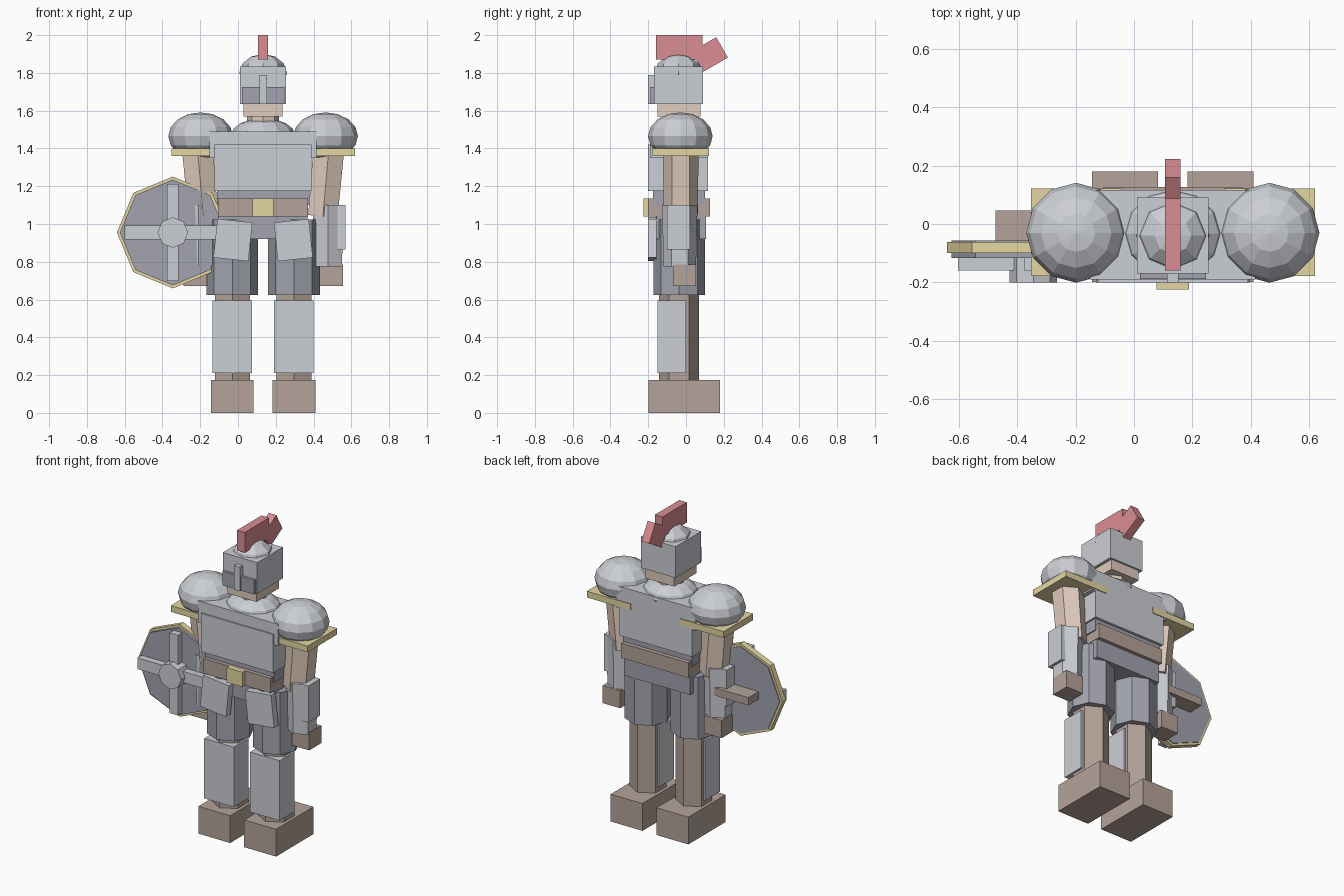
import bpy
from math import radians, pi

if "Cube" in bpy.data.objects:
    bpy.data.objects.remove(bpy.data.objects["Cube"])

CX, CY = 0.133, -0.033      # body axis (the shield shifts it off x = 0)
COLORS = {
    "dark": (0.36, 0.37, 0.43, 1), "leather": (0.46, 0.37, 0.32, 1),
    "skin": (0.75, 0.61, 0.51, 1), "gold": (0.78, 0.67, 0.36, 1),
    "red": (0.70, 0.27, 0.29, 1), "steel": (0.60, 0.62, 0.66, 1),
}
MATS = {}
for key, rgba in COLORS.items():
    MATS[key] = bpy.data.materials.new(key)
    MATS[key].diffuse_color = rgba


def finish(name, mat, size):
    ob = bpy.context.object
    ob.name = name
    ob.scale = size
    ob.data.materials.append(MATS[mat])
    return ob


def box(name, mat, x, y, z, rot=(0, 0, 0)):
    """Box from (min, max) ranges, rotated about its centre."""
    mid = [(a + b) / 2 for a, b in (x, y, z)]
    bpy.ops.mesh.primitive_cube_add(size=1, location=mid, rotation=rot)
    return finish(name, mat, [b - a for a, b in (x, y, z)])


def prism(name, mat, sides, r1, r2, depth, loc, rot=(0, 0, 0)):
    bpy.ops.mesh.primitive_cone_add(vertices=sides, radius1=r1, radius2=r2,
                                    depth=depth, location=loc, rotation=rot)
    return finish(name, mat, (1, 1, 1))


def ball(name, mat, seg, rings, loc, size):
    bpy.ops.mesh.primitive_uv_sphere_add(segments=seg, ring_count=rings,
                                         radius=1, location=loc)
    return finish(name, mat, size)


def span(centre, half):
    return (centre - half, centre + half)


# Torso
box("pelvis", "dark", span(CX, 0.235), (-0.155, 0.105), (0.92, 1.06))
box("belt", "leather", span(CX, 0.238), (-0.2, 0.127), (1.04, 1.135))
box("belt_buckle", "gold", span(CX, 0.056), (-0.225, -0.19), (1.04, 1.135))
box("abdomen", "dark", span(CX, 0.245), (-0.175, 0.1), (1.1, 1.2))
box("breastplate", "steel", span(CX, 0.257), (-0.2, 0.117), (1.175, 1.42))
box("upper_chest", "steel", span(CX, 0.283), (-0.19, 0.117), (1.35, 1.49))
ball("collar", "steel", 12, 8, (CX, CY, 1.47), (0.17, 0.155, 0.09))

# Head and helmet
prism("neck", "skin", 8, 0.085, 0.085, 0.12, (CX, CY, 1.53))
box("head", "skin", span(CX, 0.103), (-0.15, 0.078), (1.57, 1.8))
box("helmet", "steel", span(CX, 0.122), (-0.17, 0.09), (1.635, 1.835))
box("visor", "dark", span(CX, 0.113), (-0.188, -0.15), (1.635, 1.725))
box("nose_guard", "steel", span(CX, 0.02), (-0.2, -0.15), (1.635, 1.79))
ball("helmet_dome", "steel", 8, 6, (CX, -0.04, 1.8), (0.126, 0.126, 0.1))
box("crest", "red", span(CX, 0.027), (-0.16, 0.088), (1.87, 2.0))
box("crest_tail", "red", span(CX, 0.027), span(0.126, 0.075),
    span(1.8975, 0.062), (radians(30), 0, 0))

# Paired limbs and armour
for s, side in ((-1, "right"), (1, "left")):
    leg, arm = CX + s * 0.163, CX + s * 0.343
    box(side + "_boot", "leather", span(leg, 0.113), (-0.198, 0.18), (0, 0.175))
    prism(side + "_shin", "leather", 6, 0.107, 0.107, 0.5, (leg, CY - 0.004, 0.42))
    box(side + "_greave", "steel", span(leg, 0.105), (-0.15, 0.0), (0.21, 0.595))
    prism(side + "_thigh", "dark", 8, 0.137, 0.137, 0.4, (leg, CY - 0.003, 0.823))
    box(side + "_tasset", "steel", span(leg - s * 0.003, 0.093), (-0.2, -0.155),
        span(0.915, 0.103), (0, radians(-6 * s), 0))

    ball(side + "_pauldron", "steel", 12, 8, (CX + s * 0.331, -0.03, 1.465),
         (0.171, 0.171, 0.126))
    box(side + "_pauldron_trim", "gold", span(CX + s * 0.331, 0.155),
        (-0.178, 0.122), (1.36, 1.4))
    prism(side + "_upper_arm", "skin", 6, 0.09, 0.095, 0.38,
          (arm - s * 0.01, CY + 0.005, 1.23), (0, radians(5 * s), 0))
    prism(side + "_forearm", "steel", 6, 0.086, 0.094, 0.325,
          (arm, CY, 0.9375))
    plate_x = CX + s * 0.415
    box(side + "_forearm_plate", "steel", span(plate_x, 0.021),
        (-0.1, 0.02), (0.865, 1.1))
    box(side + "_hand", "leather", span(CX + s * 0.36, 0.062),
        (-0.07, 0.052), (0.672, 0.785))

# Shield on the right arm
SX, SZ = -0.345, 0.955
FACE = (pi / 2, 0, 0)
prism("shield_rim", "gold", 8, 0.296, 0.296, 0.038, (SX, -0.081, SZ), FACE)
prism("shield_face", "dark", 8, 0.28, 0.28, 0.059, (SX, -0.0865, SZ), FACE)
box("shield_bar_across", "steel", span(SX, 0.257), (-0.16, -0.1), span(SZ, 0.036))
box("shield_bar_upright", "steel", span(SX, 0.03), (-0.16, -0.1), span(SZ, 0.257))
prism("shield_boss", "steel", 8, 0.081, 0.081, 0.095, (SX, -0.1525, SZ), FACE)
box("shield_grip", "leather", (-0.475, -0.215), (-0.06, 0.046), span(SZ, 0.025))

for m in bpy.data.materials:
    if m.users and not m.is_grease_pencil:
        m.use_nodes = True
        m.node_tree.nodes["Principled BSDF"].inputs["Base Color"].default_value = m.diffuse_color
